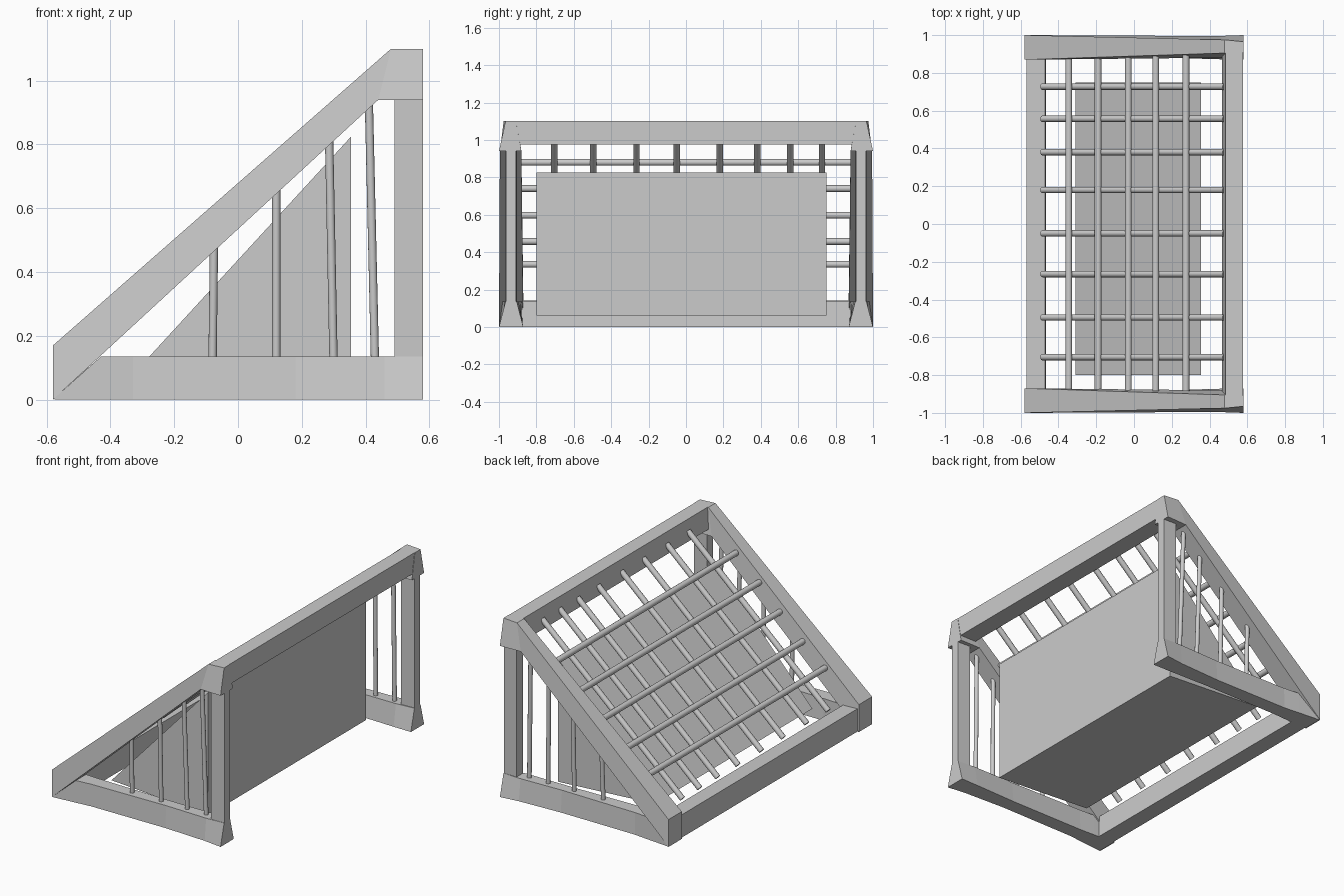
import bpy, bmesh
from mathutils import Vector

if "Cube" in bpy.data.objects:
    bpy.data.objects.remove(bpy.data.objects["Cube"])


def loft(name, sections):
    """Join matching sections into a closed, flat-shaded solid."""
    bm = bmesh.new()
    rings = [[bm.verts.new(p) for p in s] for s in sections]
    n = len(rings[0])
    for a, b in zip(rings, rings[1:]):
        for i in range(n):
            j = (i + 1) % n
            bm.faces.new((a[i], a[j], b[j], b[i]))
    bm.faces.new(rings[0])
    bm.faces.new(rings[-1])
    bmesh.ops.recalc_face_normals(bm, faces=bm.faces)
    me = bpy.data.meshes.new(name)
    bm.to_mesh(me)
    bm.free()
    ob = bpy.data.objects.new(name, me)
    bpy.context.collection.objects.link(ob)


def extrude_y(name, profile, y0, y1):
    loft(name, [[(x, y, z) for x, z in profile] for y in (y0, y1)])


def bar(name, a, b, r):
    """Round bar between two points."""
    a, b = Vector(a), Vector(b)
    bpy.ops.mesh.primitive_cylinder_add(vertices=16, radius=r, depth=(b - a).length,
                                        location=(a + b) / 2)
    ob = bpy.context.object
    ob.name = name
    ob.rotation_euler = (b - a).to_track_quat('Z', 'Y').to_euler()
    bpy.ops.object.shade_smooth_by_angle()


def section(s, lo, hi, y_lo, y_hi):
    """Quad from a lower and an upper (x, z) point and their inner/outer y."""
    return [(lo[0], s * y_lo[0], lo[1]), (lo[0], s * y_lo[1], lo[1]),
            (hi[0], s * y_hi[1], hi[1]), (hi[0], s * y_hi[0], hi[1])]


for s, side in ((-1, "front"), (1, "back")):
    # sloping beam, narrowing toward the top
    loft(side + "_sloping_beam", [
        section(s, (-.58, 0), (-.58, .17), (.87, 1), (.87, 1)),
        section(s, (.44, .94), (.48, 1.10), (.88, .995), (.905, .975)),
        section(s, (.58, .94), (.58, 1.10), (.88, 1), (.91, .965))])
    # bottom beam, waisted in the middle and flared at the foot
    loft(side + "_bottom_beam", [
        section(s, (-.575, 0), (-.575, .005), (.87, .998), (.87, .998)),
        section(s, (-.43, 0), (-.43, .135), (.875, .985), (.88, .98)),
        section(s, (-.33, 0), (-.33, .135), (.88, .975), (.885, .97)),
        section(s, (.18, 0), (.18, .135), (.88, .972), (.895, .962)),
        section(s, (.46, 0), (.46, .135), (.872, .985), (.895, .97)),
        section(s, (.58, 0), (.58, .135), (.87, 1), (.905, .965))])
    # upright post
    loft(side + "_post", [
        [(.49, s * .904, z), (.49, s * .966, z), (.58, s * .962, z), (.58, s * .908, z)]
        for z in (.13, .96)])
    # side bars
    for x0, x1, top in ((-.08, -.075, .52), (.12, .12, .70),
                        (.30, .285, .85), (.43, .41, .95)):
        bar(side + "_side_bar", (x0, s * .925, .1), (x1, s * .94, top), .013)

# cross rails
extrude_y("lower_rail", [(-.57, 0), (-.465, 0), (-.47, .138), (-.57, .142)], -.9, .9)
extrude_y("upper_rail", [(.465, .975), (.578, .975), (.578, 1.1), (.485, 1.1)], -.93, .93)

# lattice over the slope
for x, z in ((-.345, .335), (-.19, .457), (-.03, .597), (.115, .74), (.275, .88)):
    bar("cross_bar", (x, -.885, z), (x, .895, z), .018)
for y in (-.705, -.495, -.265, -.05, .18, .38, .557, .727):
    bar("slope_bar", (-.485, y, .17), (.48, y, 1.03), .017)

# solid wedge inside the cage
extrude_y("wedge_panel", [(-.31, .10), (.355, .06), (.355, .825)], -.8, .75)
